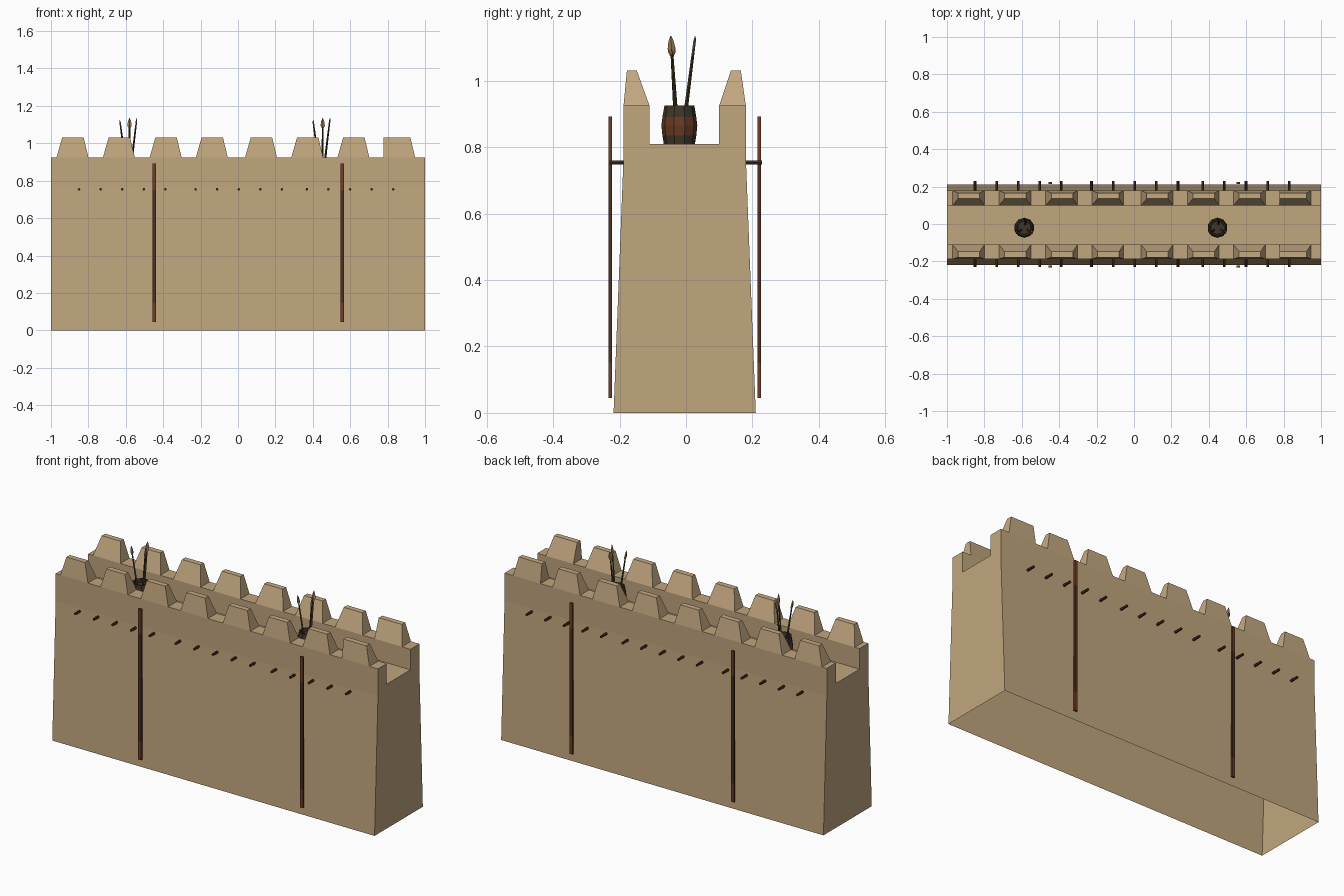
import bpy, bmesh, math
from mathutils import Vector

if "Cube" in bpy.data.objects:
    bpy.data.objects.remove(bpy.data.objects["Cube"])


def mat(name, r, g, b):
    """Flat material from an sRGB colour."""
    lin = [((c / 255 + 0.055) / 1.055) ** 2.4 for c in (r, g, b)]
    m = bpy.data.materials.new(name)
    m.diffuse_color = (*lin, 1)
    m.use_nodes = True
    m.node_tree.nodes["Principled BSDF"].inputs["Base Color"].default_value = m.diffuse_color
    return m


SAND = mat("sandstone", 192, 166, 126)
CAP = mat("merlon sandstone", 198, 170, 130)
WOOD = mat("dark wood", 78, 45, 30)
RUST = mat("rust wood", 112, 61, 38)
DARK = mat("dark basket", 62, 54, 38)
CLAY = mat("red clay", 104, 58, 34)
SHAFT = mat("spear shaft", 66, 54, 38)
TIP = mat("spear tip", 150, 122, 88)


def finish(name, bm, *mats):
    bmesh.ops.recalc_face_normals(bm, faces=bm.faces)
    me = bpy.data.meshes.new(name)
    bm.to_mesh(me)
    bm.free()
    for m in mats:
        me.materials.append(m)
    ob = bpy.data.objects.new(name, me)
    bpy.context.collection.objects.link(ob)
    return ob


def loft(bm, rings, cap_start=True, cap_end=True, index=lambda i: 0):
    """Skin a list of equal-length point rings."""
    rows = [[bm.verts.new(p) for p in ring] for ring in rings]
    n = len(rows[0])
    for i, (a, b) in enumerate(zip(rows, rows[1:])):
        for k in range(n):
            j = (k + 1) % n
            bm.faces.new((a[k], a[j], b[j], b[k])).material_index = index(i)
    if cap_start:
        bm.faces.new(rows[0][::-1]).material_index = index(0)
    if cap_end:
        bm.faces.new(rows[-1]).material_index = index(len(rows) - 2)
    return rows


def rect(x0, x1, y0, y1, z):
    return [(x0, y0, z), (x1, y0, z), (x1, y1, z), (x0, y1, z)]


# wall: battered profile with a sunken walkway, open underneath
profile = [(-0.218, 0), (-0.188, 0.77), (-0.188, 0.925), (-0.11, 0.925), (-0.11, 0.81),
           (0.10, 0.81), (0.10, 0.925), (0.18, 0.925), (0.18, 0.77), (0.21, 0)]
bm = bmesh.new()
loft(bm, [[(x, y, z) for y, z in profile] for x in (-1, 1)])
bottom = [f for f in bm.faces if all(v.co.z < 0.001 for v in f.verts)]
bmesh.ops.delete(bm, geom=bottom, context='FACES_ONLY')
finish("wall", bm, SAND)

# merlons: tapered blocks on both parapets, the last has a straight left side
bm = bmesh.new()
starts = (-0.97, -0.722, -0.472, -0.225, 0.038, 0.285, 0.532, 0.777)
for x in starts:
    left = 0.002 if x > 0.7 else 0.03
    for y0, y1, t0, t1 in ((-0.188, -0.11, -0.178, -0.148), (0.10, 0.18, 0.135, 0.165)):
        loft(bm, [rect(x, x + 0.17, y0, y1, 0.925),
                  rect(x + left, x + 0.145, t0, t1, 1.03)], cap_start=False)
finish("merlons", bm, CAP)

# beam ends: three groups of five sticking out of each face
bm = bmesh.new()
for group in (-0.85, -0.227, 0.368):
    for k in range(5):
        x = group + k * 0.1155
        for y0, y1 in ((-0.23, -0.17), (0.16, 0.229)):
            rings = [[(x + 0.007 * math.cos(a * math.pi / 3), y,
                       0.754 + 0.007 * math.sin(a * math.pi / 3)) for a in range(6)]
                     for y in (y0, y1)]
            loft(bm, rings)
finish("beam_ends", bm, WOOD)

# upright poles with lighter ends
bm = bmesh.new()
for x in (-0.447, 0.557):
    for y in (-0.228, 0.22):
        loft(bm, [rect(x - 0.009, x + 0.009, y - 0.005, y + 0.005, z)
                  for z in (0.045, 0.15, 0.75, 0.892)],
             index=lambda i: 0 if i == 1 else 1)
finish("upright_poles", bm, WOOD, RUST)


def rod(bm, a, b, r0, r1):
    """Thin four-sided shaft from a to b."""
    rings = [[(p.x + dx * r, p.y + dy * r, p.z)
              for dx, dy in ((1, 0), (0, 1), (-1, 0), (0, -1))]
             for p, r in ((a, r0), (b, r1))]
    loft(bm, rings)


# baskets holding three spears each
cy = -0.02
for n, cx in enumerate((-0.587, 0.446)):
    bm = bmesh.new()
    rows = ((0.047, 0.81), (0.051, 0.835), (0.054, 0.865), (0.051, 0.89), (0.045, 0.925),
            (0.038, 0.925), (0.036, 0.905))
    loft(bm, [[(cx + r * math.cos((k + .5) * math.pi / 5),
                cy + r * math.sin((k + .5) * math.pi / 5), z) for k in range(10)]
              for r, z in rows],
         index=lambda i: 1 if i in (1, 2) else 0)
    finish(f"basket_{n + 1}", bm, DARK, CLAY)

    shafts, heads = bmesh.new(), bmesh.new()
    # base offset, tip position, and the direction the flat head is wide in
    for bx, by, tx, ty, tz, wide in ((-0.016, -0.032, -0.045, -0.045, 1.125, (0, 1, 0)),
                                     (0.006, -0.002, 0.007, 0.028, 1.135, (1, 0, 0)),
                                     (0.018, -0.03, 0.046, -0.046, 1.135, (0, 1, 0))):
        a = Vector((cx + bx, by, 0.90))
        b = Vector((cx + tx, ty, tz))
        rod(shafts, a, a.lerp(b, 0.85), 0.006, 0.004)
        w = Vector(wide)
        t = Vector((w.y, w.x, 0))
        rings = []
        for f, s in ((0.76, 0.004), (0.83, 0.012), (0.93, 0.008), (1.0, 0.001)):
            p = a.lerp(b, f)
            d = min(s, 0.004)
            rings.append([p + w * s, p + t * d, p - w * s, p - t * d])
        loft(heads, rings)
    finish(f"spear_shafts_{n + 1}", shafts, SHAFT)
    finish(f"spear_heads_{n + 1}", heads, TIP)
